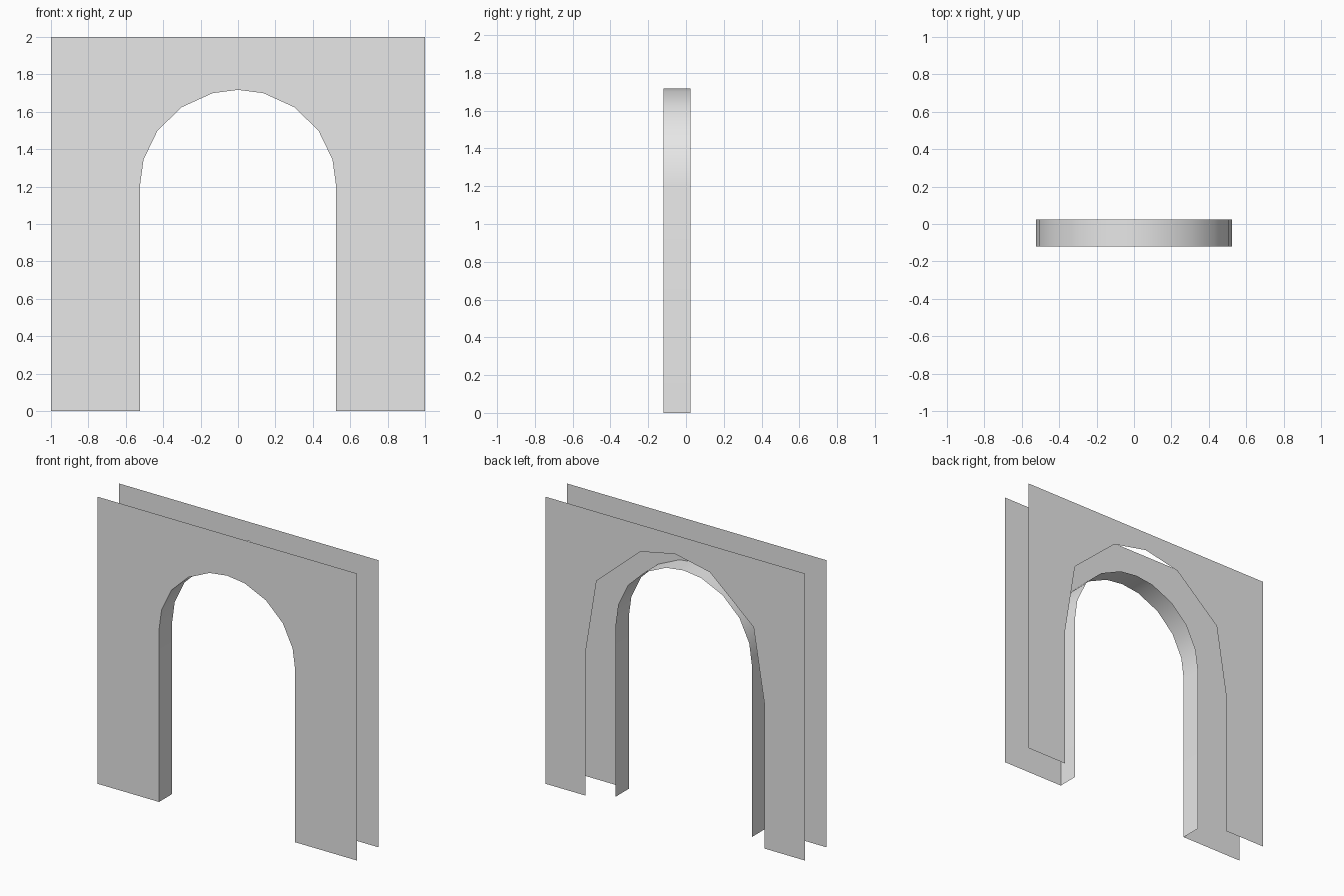
import bpy
import bmesh
import math

cube = bpy.data.objects.get("Cube")
if cube:
    bpy.data.objects.remove(cube, do_unlink=True)

FRONT, BACK, REVEAL_BACK = -0.12, 0.12, 0.025

plaster = bpy.data.materials.new("plaster_grey")
plaster.use_nodes = True
colour = (0.8, 0.8, 0.8, 1)
plaster.diffuse_color = colour
plaster.node_tree.nodes["Principled BSDF"].inputs["Base Color"].default_value = colour


def mirrored(half):
    """Complete an arch whose right half runs from the foot to the crown."""
    return half + [(-x, z) for x, z in reversed(half[:-1])]


def finish(name, bm, smooth=False):
    mesh = bpy.data.meshes.new(name)
    bm.to_mesh(mesh)
    bm.free()
    mesh.materials.append(plaster)
    obj = bpy.data.objects.new(name, mesh)
    bpy.context.collection.objects.link(obj)
    if smooth:
        bpy.ops.object.select_all(action='DESELECT')
        obj.select_set(True)
        bpy.context.view_layer.objects.active = obj
        bpy.ops.object.shade_smooth_by_angle(angle=math.radians(40))
    return obj


def wall_sheet(name, arch, y, flip):
    """Square sheet with an arched doorway open at the floor."""
    outline = arch + [(-1, 0), (-1, 2), (1, 2), (1, 0)]
    bm = bmesh.new()
    face = bm.faces.new([bm.verts.new((x, y, z)) for x, z in outline])
    face.normal_update()
    if (face.normal.y > 0) != flip:
        face.normal_flip()
    bmesh.ops.triangulate(bm, faces=[face])
    return finish(name, bm)


# Arch outlines
inner = mirrored([(0.525, 0), (0.525, 1.2), (0.505, 1.345), (0.43, 1.5),
                  (0.3, 1.625), (0.135, 1.7), (0, 1.717)])
outer = mirrored([(0.63, 0), (0.63, 1.2), (0.605, 1.37), (0.51, 1.56),
                  (0.36, 1.7), (0.16, 1.79), (0, 1.81)])
rear = mirrored([(0.69, 0), (0.69, 1), (0.605, 1.52), (0.268, 1.813), (0, 1.868)])

# Front and back wall sheets
wall_sheet("front_wall", outer, FRONT, False)
wall_sheet("back_wall", rear, BACK, True)

# Arch surround and the curved reveal behind it
bm = bmesh.new()
rows = [[bm.verts.new((x, y, z)) for x, z in arch]
        for arch, y in ((outer, FRONT), (inner, FRONT), (inner, REVEAL_BACK))]
for a, b in zip(rows, rows[1:]):
    for i in range(len(a) - 1):
        bm.faces.new((a[i], a[i + 1], b[i + 1], b[i]))
bmesh.ops.recalc_face_normals(bm, faces=bm.faces)
bm.normal_update()
if bm.faces[:][0].normal.y > 0:
    bmesh.ops.reverse_faces(bm, faces=bm.faces)
finish("arch_surround", bm, smooth=True)
